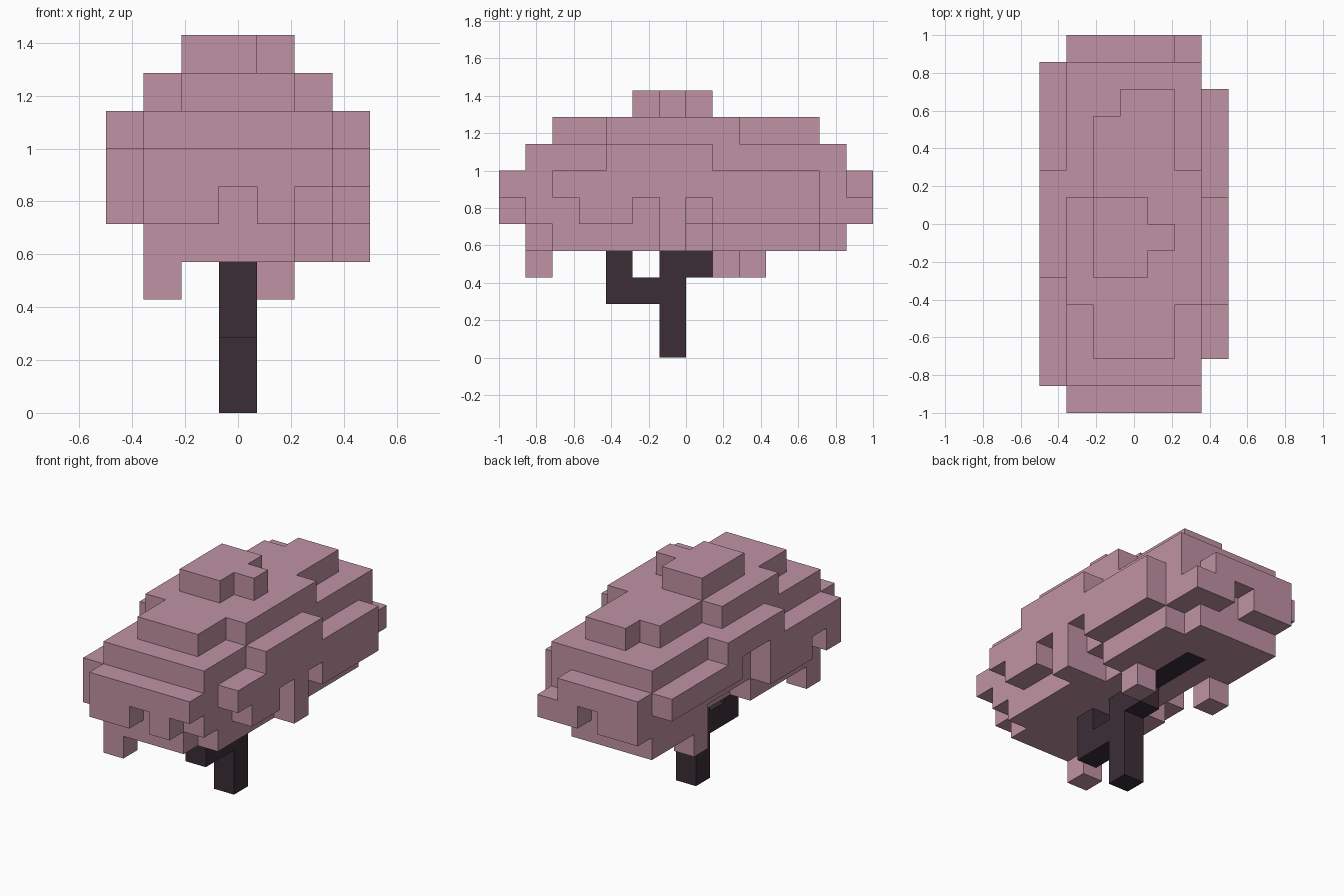
import bpy
import bmesh
import math
from itertools import product
from mathutils import Vector

cube = bpy.data.objects.get("Cube")
if cube:
    bpy.data.objects.remove(cube, do_unlink=True)

U = 1 / 7  # edge of one block


def material(name, rgb):
    mat = bpy.data.materials.new(name)
    mat.use_nodes = True
    mat.diffuse_color = (*rgb, 1)
    mat.node_tree.nodes["Principled BSDF"].inputs["Base Color"].default_value = (*rgb, 1)
    return mat


def box(x0, x1, y0, y1, z0, z1):
    """Set of block cells in half-open ranges."""
    return set(product(range(x0, x1), range(y0, y1), range(z0, z1)))


def build(name, cells, mat):
    """Skin the cells with outer faces only, then merge flat areas."""
    bm = bmesh.new()
    for cell in cells:
        for axis, sign in product(range(3), (0, 1)):
            step = list(cell)
            step[axis] += 2 * sign - 1
            if tuple(step) in cells:
                continue
            a, b = (axis + 1) % 3, (axis + 2) % 3
            corners = []
            for da, db in ((0, 0), (1, 0), (1, 1), (0, 1)):
                p = Vector(cell)
                p[axis] += sign
                p[a] += da
                p[b] += db
                corners.append(bm.verts.new((p - Vector((3.5, 7, 0))) * U))
            bm.faces.new(corners if sign else corners[::-1])
    bmesh.ops.remove_doubles(bm, verts=bm.verts, dist=U / 100)
    bmesh.ops.dissolve_limit(bm, angle_limit=math.radians(1),
                             verts=bm.verts, edges=bm.edges)
    bmesh.ops.triangulate(bm, faces=[f for f in bm.faces if len(f.verts) > 4])
    mesh = bpy.data.meshes.new(name)
    bm.to_mesh(mesh)
    bm.free()
    mesh.materials.append(mat)
    obj = bpy.data.objects.new(name, mesh)
    bpy.context.collection.objects.link(obj)
    return obj


# Trunk with a forked branch that runs into the underside of the canopy
trunk = box(3, 4, 6, 7, 0, 4)
trunk |= box(3, 4, 4, 6, 2, 3) | box(3, 4, 4, 5, 3, 4)
trunk |= box(3, 4, 7, 8, 3, 4) | box(3, 4, 8, 11, 4, 5)

# Canopy core and its long end slabs
canopy = box(1, 6, 1, 13, 4, 8) | box(1, 6, 0, 14, 5, 7)

# Side bulges
canopy |= box(6, 7, 4, 8, 7, 8) | box(6, 7, 2, 12, 6, 7)
canopy |= box(6, 7, 3, 12, 5, 6) | box(6, 7, 6, 7, 4, 5)
canopy |= box(0, 1, 5, 9, 7, 8) | box(0, 1, 1, 13, 6, 7) | box(0, 1, 1, 6, 5, 6)

# Stepped crown
canopy |= box(2, 5, 2, 4, 8, 9) | box(1, 6, 4, 8, 8, 9) | box(2, 6, 8, 9, 8, 9)
canopy |= box(2, 5, 9, 11, 8, 9) | box(3, 5, 11, 12, 8, 9)
canopy |= box(2, 4, 5, 8, 9, 10) | box(4, 5, 6, 7, 9, 10)

# Hanging leaf clumps
canopy |= {(1, 1, 3), (1, 9, 3), (4, 8, 3)}

# Notches in the front, back and sides
canopy -= {(3, 0, 5), (5, 0, 5), (3, 13, 5), (5, 13, 6)}
canopy -= {(5, 1, 4), (5, 7, 4), (5, 12, 4), (6, 5, 5), (6, 7, 5), (0, 2, 5)}
canopy -= box(1, 2, 6, 9, 4, 5) | box(0, 1, 6, 8, 5, 7)

build("trunk", trunk, material("dark bark", (0.045, 0.027, 0.037)))
build("canopy", canopy - trunk, material("pink leaves", (0.527, 0.288, 0.366)))
